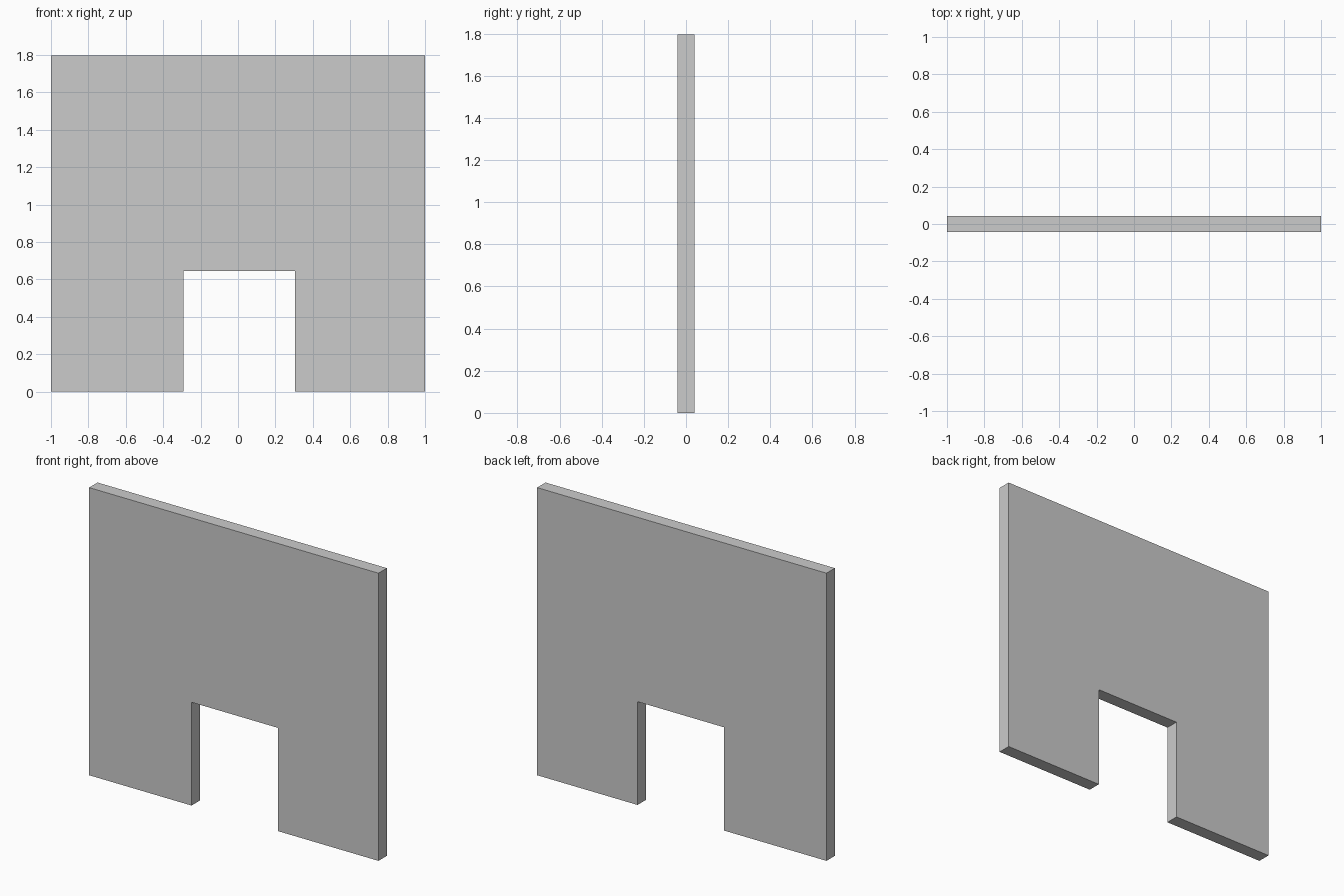
import bpy, bmesh

if "Cube" in bpy.data.objects:
    bpy.data.objects.remove(bpy.data.objects["Cube"])

# Wall outline in x-z, with an off-centre doorway notch at the floor
H, T = 1.797, 0.083
L, R, D = -0.292, 0.306, 0.645
outline = [(-1, 0), (L, 0), (L, D), (R, D), (R, 0), (1, 0), (1, H), (-1, H)]

bm = bmesh.new()
face = bm.faces.new([bm.verts.new((x, -T / 2, z)) for x, z in outline])

# Extrude the profile through the wall thickness
ext = bmesh.ops.extrude_face_region(bm, geom=[face], use_keep_orig=True)
verts = [v for v in ext["geom"] if isinstance(v, bmesh.types.BMVert)]
bmesh.ops.translate(bm, verts=verts, vec=(0, T, 0))
bmesh.ops.recalc_face_normals(bm, faces=bm.faces)

mesh = bpy.data.meshes.new("wall_with_doorway")
bm.to_mesh(mesh)
bm.free()
bpy.context.collection.objects.link(bpy.data.objects.new("wall_with_doorway", mesh))
